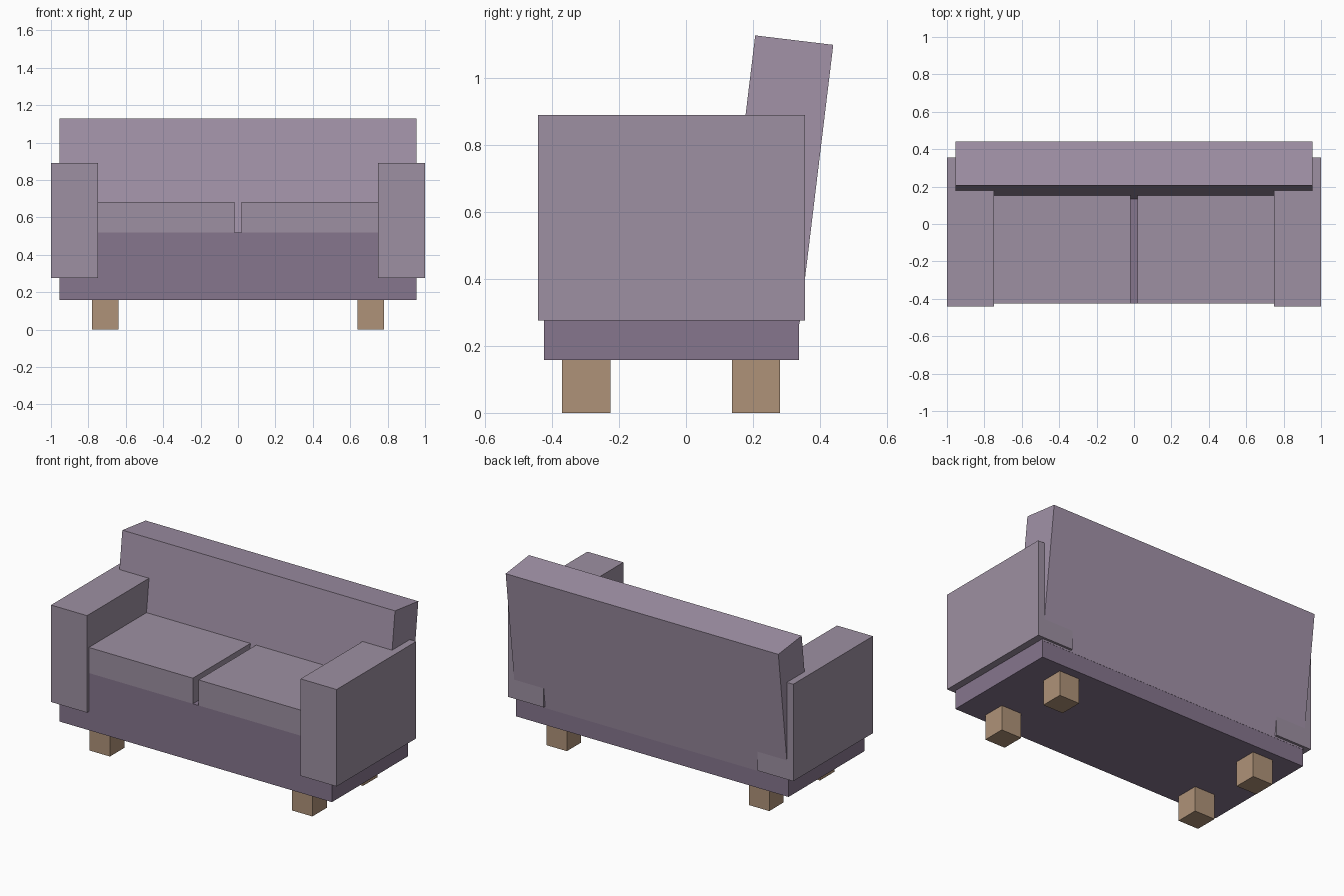
import bpy
import bmesh
import math
from mathutils import Matrix

if "Cube" in bpy.data.objects:
    bpy.data.objects.remove(bpy.data.objects["Cube"])


def material(name, rgb):
    m = bpy.data.materials.new(name)
    m.diffuse_color = (*rgb, 1)
    m.use_nodes = True
    m.node_tree.nodes["Principled BSDF"].inputs["Base Color"].default_value = m.diffuse_color
    return m


body = material("body_fabric", (0.24, 0.18, 0.27))
light = material("light_fabric", (0.34, 0.28, 0.36))
backing = material("back_fabric", (0.36, 0.29, 0.39))
wood = material("wood", (0.43, 0.29, 0.19))


def box(name, x, y, z, mat, tilt=0.0):
    """Box spanning the given ranges, tilted about its own x axis."""
    size = [b - a for a, b in (x, y, z)]
    bm = bmesh.new()
    bmesh.ops.create_cube(bm, size=1, matrix=Matrix.Diagonal((*size, 1)))
    mesh = bpy.data.meshes.new(name)
    bm.to_mesh(mesh)
    bm.free()
    mesh.materials.append(mat)
    ob = bpy.data.objects.new(name, mesh)
    ob.location = [(a + b) / 2 for a, b in (x, y, z)]
    ob.rotation_euler.x = tilt
    bpy.context.collection.objects.link(ob)
    return ob


# Base frame
box("base", (-0.955, 0.955), (-0.424, 0.338), (0.158, 0.52), body)

# Reclined backrest
box("backrest", (-0.955, 0.955), (0.1555, 0.3905), (0.277, 1.117), backing,
    tilt=math.radians(-6.9))

# Mirrored arms, cushions and legs
for side, s in (("left", -1), ("right", 1)):
    def span(a, b):
        return tuple(sorted((s * a, s * b)))

    box(f"{side}_arm", span(0.748, 1.0), (-0.442, 0.355), (0.276, 0.89), light)
    box(f"{side}_seat_cushion", span(0.02, 0.75), (-0.424, 0.20), (0.52, 0.682), light)
    for end, y in (("front", (-0.37, -0.226)), ("back", (0.137, 0.281))):
        box(f"{side}_{end}_leg", span(0.638, 0.78), y, (0, 0.158), wood)
